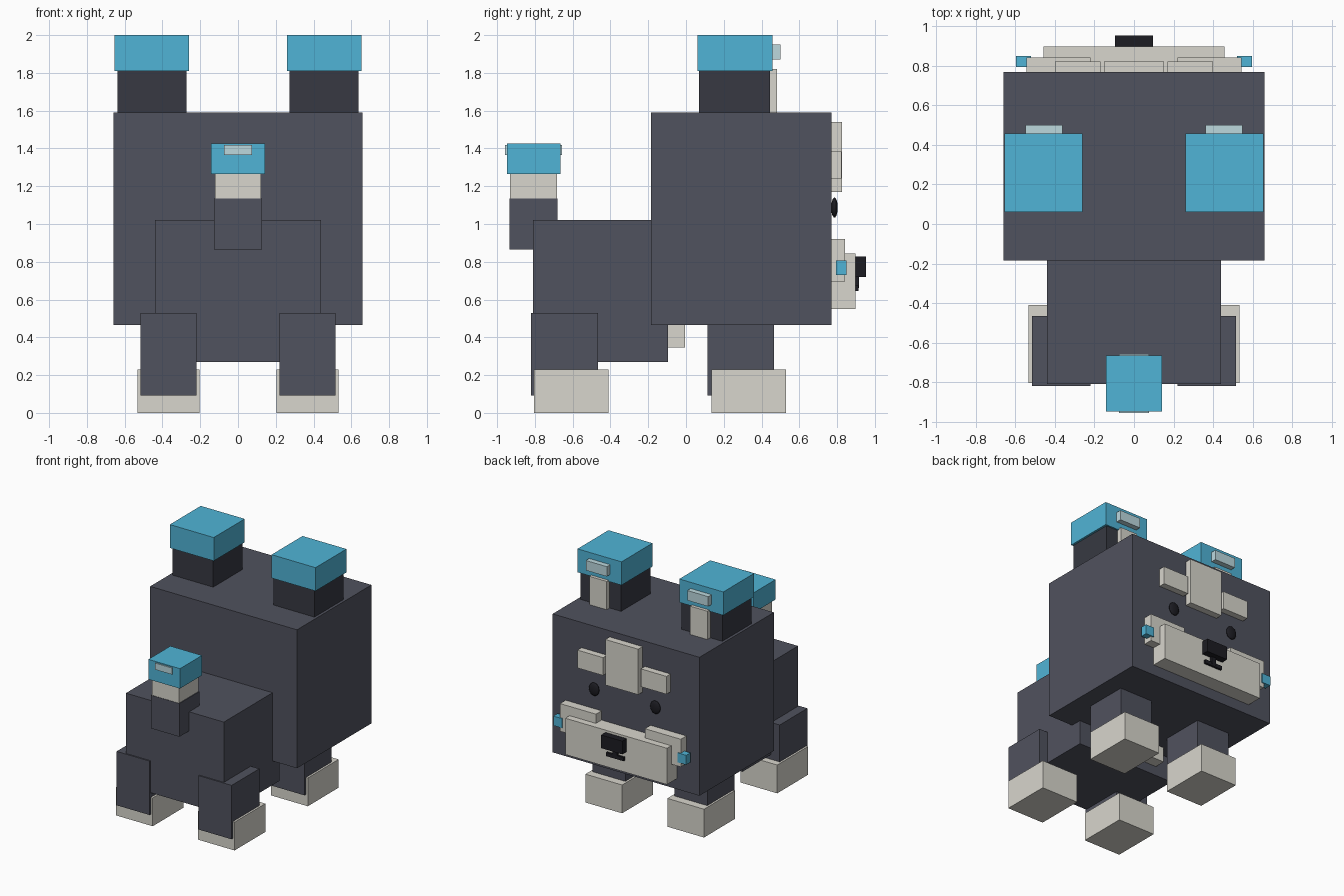
import bpy

if "Cube" in bpy.data.objects:
    bpy.data.objects.remove(bpy.data.objects["Cube"])


def srgb(h):
    c = [int(h[i:i + 2], 16) / 255 for i in (0, 2, 4)]
    return [v / 12.92 if v <= 0.04045 else ((v + 0.055) / 1.055) ** 2.4 for v in c] + [1]


def material(name, h):
    m = bpy.data.materials.new(name)
    m.diffuse_color = srgb(h)
    m.use_nodes = True
    m.node_tree.nodes["Principled BSDF"].inputs["Base Color"].default_value = m.diffuse_color
    return m


FUR = material("slate_fur", "50525E")
DARK = material("dark_fur", "373942")
CREAM = material("cream", "D8D6CD")
BLUE = material("blue", "50B4D6")
PALE = material("pale_blue", "BCD8DE")
BLACK = material("black", "1C1C22")


def box(name, x, y, z, mat):
    """Axis-aligned box from (min, max) pairs."""
    r = (x, y, z)
    bpy.ops.mesh.primitive_cube_add(size=1, location=[(a + b) / 2 for a, b in r])
    o = bpy.context.object
    o.name = name
    o.scale = [b - a for a, b in r]
    bpy.ops.object.transform_apply(location=False, rotation=False, scale=True)
    o.data.materials.append(mat)
    return o


def pair(name, x, y, z, mat):
    """The same box on both sides of the body."""
    box(name + "_right", x, y, z, mat)
    box(name + "_left", (-x[1], -x[0]), y, z, mat)


def mid(name, w, y, z, mat):
    """A box centred on x = 0 with half width w."""
    box(name, (-w, w), y, z, mat)


# Head, body and chest patch
mid("head", 0.66, (-0.185, 0.77), (0.465, 1.59), FUR)
mid("body", 0.44, (-0.81, -0.095), (0.27, 1.02), FUR)
mid("chest_patch", 0.29, (-0.10, -0.005), (0.345, 0.60), CREAM)

# Ears with blue tips
pair("ear", (0.272, 0.638), (0.07, 0.445), (1.58, 1.82), DARK)
pair("inner_ear", (0.375, 0.53), (0.43, 0.483), (1.58, 1.82), CREAM)
pair("ear_tip", (0.26, 0.655), (0.06, 0.457), (1.81, 2.0), BLUE)
pair("ear_tip_mark", (0.362, 0.55), (0.44, 0.50), (1.87, 1.95), PALE)

# Legs and paws
for end, leg_y, paw_y in (("back", (-0.82, -0.465), (-0.805, -0.41)),
                          ("front", (0.115, 0.465), (0.135, 0.53))):
    pair(end + "_leg", (0.22, 0.517), leg_y, (0.092, 0.53), FUR)
    pair(end + "_paw", (0.203, 0.533), paw_y, (0.0, 0.23), CREAM)

# Tail
mid("tail_base", 0.128, (-0.935, -0.68), (0.865, 1.135), FUR)
mid("tail_band", 0.122, (-0.932, -0.682), (1.13, 1.27), CREAM)
mid("tail_tip", 0.142, (-0.948, -0.665), (1.265, 1.427), BLUE)
mid("tail_tip_mark", 0.075, (-0.957, -0.657), (1.365, 1.418), PALE)

# Forehead markings
mid("forehead_patch", 0.148, (0.75, 0.825), (1.17, 1.54), CREAM)
pair("brow", (0.17, 0.40), (0.75, 0.822), (1.24, 1.385), CREAM)

# Muzzle, cheeks and cheek tufts
mid("muzzle", 0.457, (0.75, 0.897), (0.55, 0.845), CREAM)
pair("cheek", (0.22, 0.543), (0.75, 0.842), (0.695, 0.92), CREAM)
pair("cheek_tuft", (0.52, 0.597), (0.795, 0.85), (0.73, 0.807), BLUE)

# Nose and mouth
mid("nose", 0.095, (0.88, 0.953), (0.72, 0.827), BLACK)
mid("mouth_stem", 0.02, (0.88, 0.915), (0.66, 0.73), BLACK)
mid("mouth_line", 0.078, (0.88, 0.914), (0.645, 0.675), BLACK)

# Eyes
for side, s in (("right", 1), ("left", -1)):
    bpy.ops.mesh.primitive_uv_sphere_add(segments=24, ring_count=12, radius=1,
                                         location=(s * 0.275, 0.786, 1.087))
    eye = bpy.context.object
    eye.name = "eye_" + side
    eye.scale = (0.045, 0.017, 0.053)
    bpy.ops.object.transform_apply(location=False, rotation=False, scale=True)
    bpy.ops.object.shade_smooth()
    eye.data.materials.append(BLACK)
